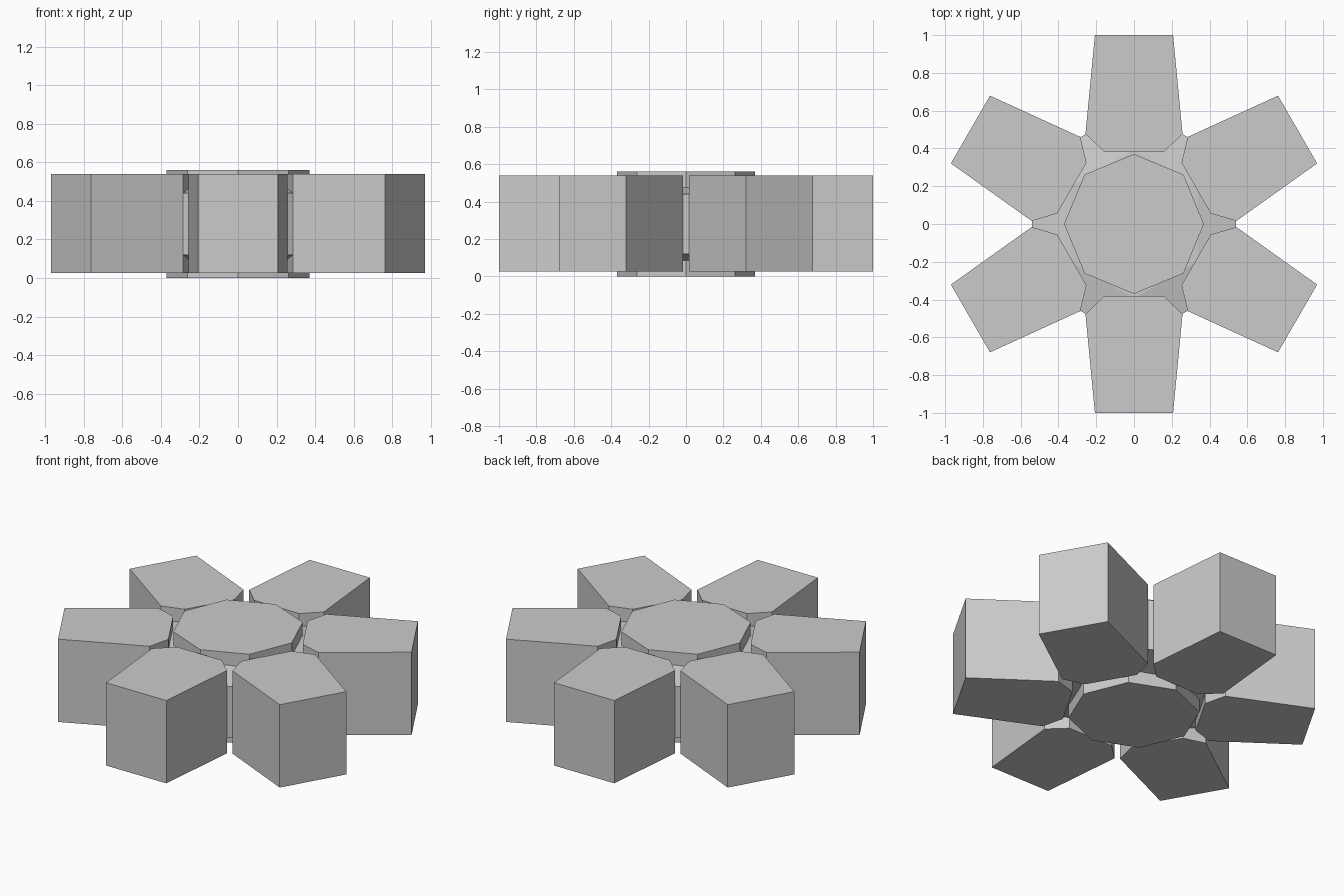
import bpy, bmesh
from math import radians, cos, sin

if "Cube" in bpy.data.objects:
    bpy.data.objects.remove(bpy.data.objects["Cube"])


def loft(name, rings):
    """Solid from stacked rings, each ring being (outline points, z)."""
    bm = bmesh.new()
    loops = [[bm.verts.new((x, y, z)) for x, y in pts] for pts, z in rings]
    for a, b in zip(loops, loops[1:]):
        n = len(a)
        for i in range(n):
            j = (i + 1) % n
            bm.faces.new((a[i], a[j], b[j], b[i]))
    bm.faces.new(loops[0][::-1])
    bm.faces.new(loops[-1])
    bmesh.ops.recalc_face_normals(bm, faces=bm.faces)
    mesh = bpy.data.meshes.new(name)
    bm.to_mesh(mesh)
    bm.free()
    obj = bpy.data.objects.new(name, mesh)
    bpy.context.collection.objects.link(obj)
    return obj


def polygon(n, r, start=0):
    return [(r * cos(radians(start + 360 * i / n)), r * sin(radians(start + 360 * i / n)))
            for i in range(n)]


# Octagonal centre hub, slightly proud of the teeth
octagon = polygon(8, 0.37)
loft("hub", [(octagon, 0.0), (octagon, 0.56)])

# Hexagonal web joining the teeth, with flats facing the gaps
outer = polygon(6, 0.54 / cos(radians(30)), 30)
inner = polygon(6, 0.34 / cos(radians(30)), 30)
loft("web", [(inner, 0.08), (outer, 0.12), (outer, 0.44), (inner, 0.48)])

# Six tapered teeth with chamfered inner corners
half = [(0.207, 1.0), (0.257, 0.477), (0.155, 0.38)]
outline = [(-x, y) for x, y in half] + half[::-1]
for k in range(6):
    tooth = loft(f"tooth_{k + 1}", [(outline, 0.025), (outline, 0.54)])
    tooth.rotation_euler.z = radians(60 * k)
